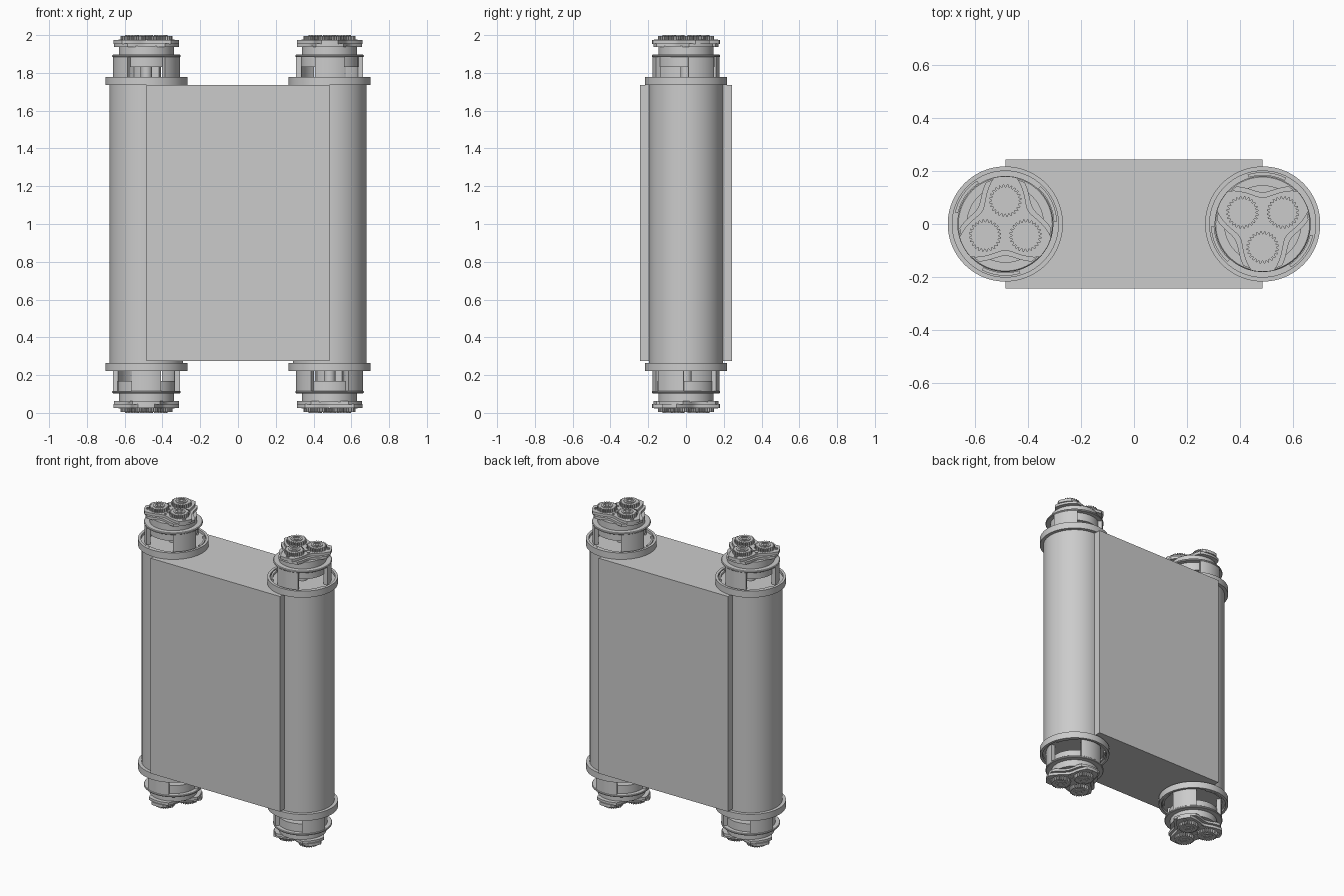
import bpy, bmesh
from math import pi, sin, cos, radians

cube = bpy.data.objects.get("Cube")
if cube:
    bpy.data.objects.remove(cube, do_unlink=True)

grey = bpy.data.materials.new("light_grey")
grey.use_nodes = True
COLOR = (0.6, 0.6, 0.6, 1)
grey.diffuse_color = COLOR
grey.node_tree.nodes["Principled BSDF"].inputs["Base Color"].default_value = COLOR

AXIS_X = 0.485   # distance of each roller axis from the middle
MID_Z = 1.0
THIRDS = (0, 120, 240)


def polar(r, deg):
    return r * cos(radians(deg)), r * sin(radians(deg))


def finish(name, bm):
    bmesh.ops.remove_doubles(bm, verts=bm.verts, dist=0.00001)
    bmesh.ops.recalc_face_normals(bm, faces=bm.faces)
    mesh = bpy.data.meshes.new(name)
    bm.to_mesh(mesh)
    bm.free()
    mesh.materials.append(grey)
    obj = bpy.data.objects.new(name, mesh)
    bpy.context.collection.objects.link(obj)
    bpy.ops.object.select_all(action='DESELECT')
    obj.select_set(True)
    bpy.context.view_layer.objects.active = obj
    bpy.ops.object.shade_smooth_by_angle(angle=radians(30))
    return obj


def lathe(name, profile, steps=72, centres=((0, 0),)):
    """Spin a closed (radius, height) profile about each centre."""
    bm = bmesh.new()
    for cx, cy in centres:
        vs = [bm.verts.new((cx + r, cy, z)) for r, z in profile]
        edges = [bm.edges.new((vs[i], vs[i - 1])) for i in range(len(vs))
                 if profile[i][0] + profile[i - 1][0] > 0]
        bmesh.ops.spin(bm, geom=vs + edges, cent=(cx, cy, 0), axis=(0, 0, 1),
                       angle=2 * pi, steps=steps, use_merge=True)
    return finish(name, bm)


def disc(name, r, z0, z1, steps=72, centres=((0, 0),)):
    return lathe(name, [(0, z0), (r, z0), (r, z1), (0, z1)], steps, centres)


def ring(name, r0, r1, z0, z1, steps=72, centres=((0, 0),)):
    return lathe(name, [(r0, z0), (r1, z0), (r1, z1), (r0, z1)], steps, centres)


def prisms(name, outlines, z0, z1):
    """Extrude flat outlines from z0 up to z1."""
    bm = bmesh.new()
    for outline in outlines:
        face = bm.faces.new([bm.verts.new((x, y, z0)) for x, y in outline])
        top = bmesh.ops.extrude_face_region(bm, geom=[face], use_keep_orig=True)
        bmesh.ops.translate(bm, vec=(0, 0, z1 - z0), verts=[
            g for g in top["geom"] if isinstance(g, bmesh.types.BMVert)])
    return finish(name, bm)


def sector(r0, r1, middle, half, n=14):
    angles = [middle - half + 2 * half * i / n for i in range(n + 1)]
    return [polar(r1, a) for a in angles] + [polar(r0, a) for a in reversed(angles)]


def trilobe(r_out, r_dip, half):
    """Three rounded arms with hollow sides between them."""
    pts = []
    for base in THIRDS:
        mid = base + 90
        pts += [polar(r_out, mid - half + half * i / 4) for i in range(9)]
        gap = 120 - 2 * half
        for i in range(1, 16):
            t = i / 16
            pts.append(polar(r_out - (r_out - r_dip) * sin(pi * t), mid + half + gap * t))
    return pts


def gear(cx, cy, root, tip, teeth):
    pts = []
    for i in range(teeth):
        for k, r in ((0, root), (0.3, tip), (0.6, tip), (0.9, root)):
            x, y = polar(r, 360 * (i + k) / teeth)
            pts.append((cx + x, cy + y))
    return pts


# Central block between the rollers
block = prisms("centre_block", [[(-AXIS_X, -0.243), (AXIS_X, -0.243),
                                 (AXIS_X, 0.243), (-AXIS_X, 0.243)]], 0.275, 1.735)

# Rollers
disc("rollers", 0.195, 0.25, 1.75, 96, ((-AXIS_X, 0), (AXIS_X, 0)))

# One end mechanism, with heights measured from the middle of the model
planets = [polar(0.088, a + 90) for a in THIRDS]
bolts = [polar(0.157, a + 90) for a in THIRDS]
dots = [polar(0.052, a + 30) for a in THIRDS] + [polar(0.028, a + 90) for a in THIRDS] \
    + [polar(0.085, a + 30) for a in THIRDS]

parts = [
    # flange with a shallow recess
    lathe("flange", [(0, 0.735), (0.217, 0.735), (0.217, 0.779), (0.2, 0.779),
                     (0.2, 0.762), (0, 0.762)], 96),
    prisms("flange_tabs", [sector(0.183, 0.195, a + 25, 22) for a in THIRDS], 0.755, 0.776),
    # open cage
    prisms("cage_posts", [sector(0.15, 0.178, a + 90, 26) for a in THIRDS], 0.755, 0.89),
    lathe("cage_lip", [(0.14, 0.884), (0.178, 0.884), (0.181, 0.887), (0.181, 0.893),
                       (0.177, 0.897), (0.14, 0.897)], 96),
    disc("inner_drum", 0.152, 0.83, 0.89),
    disc("shaft", 0.03, 0.755, 0.84, 24),
    # neck and planet carrier
    disc("neck", 0.146, 0.885, 0.942),
    prisms("carrier_base", [trilobe(0.173, 0.12, 25)], 0.938, 0.956),
    prisms("carrier_plate", [trilobe(0.18, 0.1, 14)], 0.953, 0.973),
    ring("carrier_bolts", 0.006, 0.012, 0.97, 0.977, 16, bolts),
    disc("carrier_pins", 0.008, 0.97, 0.977, 12, dots),
    # planet gears
    prisms("planet_gears", [gear(x, y, 0.051, 0.061, 24) for x, y in planets], 0.97, 0.996),
    ring("gear_collars", 0.023, 0.036, 0.99, 1.0, 32, planets),
    disc("gear_hubs", 0.013, 0.99, 1.0, 20, planets),
]

# Place the mechanism on all four roller ends
ENDS = (("right_bottom", -AXIS_X, (pi, 0, 0)),
        ("left_top", AXIS_X, (0, 0, pi)),
        ("left_bottom", AXIS_X, (0, pi, 0)))
for part in parts:
    base = part.name
    for end, x, turn in ENDS:
        copy = part.copy()
        copy.name = f"{end}_{base}"
        copy.location = (x, 0, MID_Z)
        copy.rotation_euler = turn
        bpy.context.collection.objects.link(copy)
    part.name = f"right_top_{base}"
    part.location = (-AXIS_X, 0, MID_Z)
